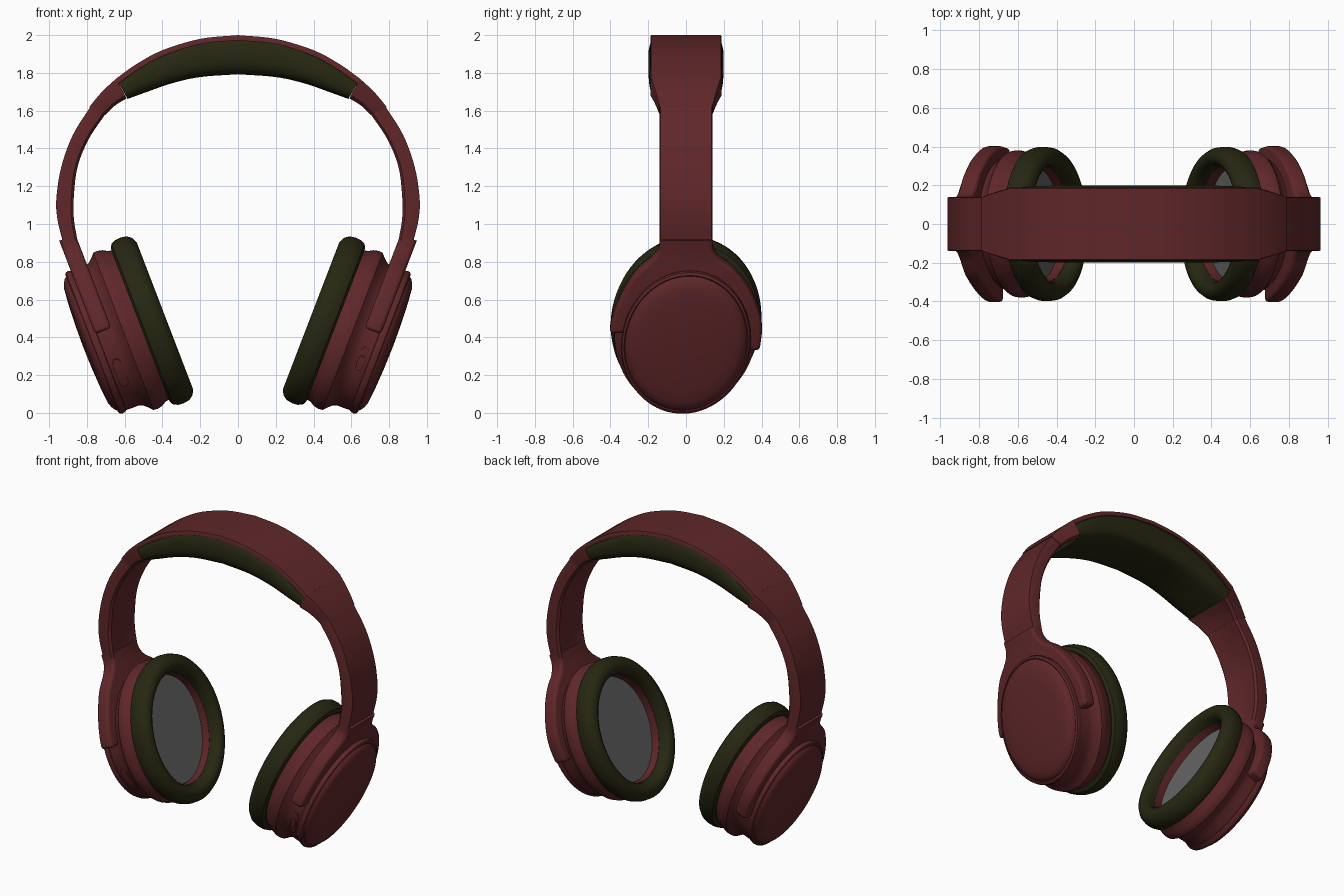
import bpy, bmesh, math
from mathutils import Matrix, Vector

if "Cube" in bpy.data.objects:
    bpy.data.objects.remove(bpy.data.objects["Cube"])


def material(name, rgb):
    m = bpy.data.materials.new(name)
    m.use_nodes = True
    m.diffuse_color = (*rgb, 1)
    m.node_tree.nodes["Principled BSDF"].inputs["Base Color"].default_value = (*rgb, 1)
    return m


RED = material("dark red", (0.115, 0.02, 0.022))
OLIVE = material("dark olive", (0.02, 0.02, 0.006))
GREY = material("speaker grey", (0.13, 0.13, 0.13))

# Cup frame: local x = depth (model y), local y = up the cup, local z = outward
TILT, LEAN, ASPECT = math.radians(21), math.radians(10), 0.84
OUT = Vector((math.cos(TILT), 0, -math.sin(TILT)))
UP = Vector((math.sin(TILT), 0, math.cos(TILT)))
FRAME = Matrix((Vector((0, 1, 0)), UP, OUT)).transposed().to_4x4()
CENTRE = 0.62


def finish(name, bm, mat, mirror=True, angle=35):
    bmesh.ops.recalc_face_normals(bm, faces=bm.faces)
    mesh = bpy.data.meshes.new(name)
    bm.to_mesh(mesh)
    bm.free()
    mesh.materials.append(mat)
    ob = bpy.data.objects.new(name, mesh)
    bpy.context.collection.objects.link(ob)
    if mirror:
        ob.modifiers.new("Mirror", "MIRROR")
    bpy.ops.object.select_all(action="DESELECT")
    ob.select_set(True)
    bpy.context.view_layer.objects.active = ob
    bpy.ops.object.shade_smooth_by_angle(angle=math.radians(angle))
    return ob


def spline(points, steps=5):
    """Catmull-Rom curve through tuples of any length."""
    pts = [Vector(p) for p in points]
    pts = [2 * pts[0] - pts[1]] + pts + [2 * pts[-1] - pts[-2]]
    out = []
    for a, b, c, d in zip(pts, pts[1:], pts[2:], pts[3:]):
        for i in range(steps):
            t = i / steps
            out.append(0.5 * (2 * b + (c - a) * t + (2 * a - 5 * b + 4 * c - d) * t**2
                              + (3 * b - a - 3 * c + d) * t**3))
    return out + [pts[-2]]


def loft(bm, rings, closed=False):
    """Bridge successive vertex rings."""
    pairs = list(zip(rings, rings[1:])) + ([(rings[-1], rings[0])] if closed else [])
    for a, b in pairs:
        for i in range(len(a)):
            j = (i + 1) % len(a)
            bm.faces.new((a[i], a[j], b[j], b[i]))


def band(name, outer, inner, widths, section, mat, open_start=False):
    """Sweep a section (depth share, width share) between two edge curves."""
    bm = bmesh.new()
    rows = spline([(*o, *i, w) for o, i, w in zip(outer, inner, widths)])
    rings = []
    for xo, zo, xi, zi, w in rows:
        rings.append([bm.verts.new((xo + (xi - xo) * t, s * w, zo + (zi - zo) * t))
                      for t, s in section])
    loft(bm, rings)
    bm.faces.new(rings[-1])
    if not open_start:
        bm.faces.new(rings[0])
    return finish(name, bm, mat)


def cup_point(n, r, angle):
    y, u = ASPECT * r * math.sin(angle), r * math.cos(angle)
    return FRAME @ Vector((y * math.cos(LEAN) + u * math.sin(LEAN),
                           u * math.cos(LEAN) - y * math.sin(LEAN) + CENTRE, n))


def cup_ring(name, profile, mat, closed=False, steps=72):
    """Turn a profile of (outward, radius) about the oval cup axis."""
    bm = bmesh.new()
    rings = [[bm.verts.new(cup_point(n, r, math.tau * i / steps)) for i in range(steps)]
             for n, r in profile]
    loft(bm, rings, closed)
    if not closed:
        bm.faces.new(rings[0])
        bm.faces.new(rings[-1])
    return finish(name, bm, mat)


def pill(name, side, angle, span, n, half, low, high):
    """Rounded button that follows the rim of one cup."""
    bm = bmesh.new()
    rings = []
    for i in range(17):
        s = math.sin((i / 8 - 1) * math.pi / 2) * 0.995
        w = half * math.sqrt(1 - s**4)
        a = math.radians(angle + span * s)
        rings.append([bm.verts.new(cup_point(n + k * w, r, a))
                      for k, r in ((-1, low), (-1, high), (1, high), (1, low))])
    loft(bm, rings)
    bm.faces.new(rings[0])
    bm.faces.new(rings[-1])
    bmesh.ops.scale(bm, vec=(side, 1, 1), verts=bm.verts)
    return finish(name, bm, RED, mirror=False)


# Headband: top strip, soft pad, tapered connectors and lower arms
STRAP = [(0, -0.97), (0, 0.97), (0.12, 1), (0.85, 1), (1, 0.9),
         (0.9, 0.5), (0.87, 0), (0.9, -0.5), (1, -0.9), (0.85, -1), (0.12, -1)]
SLAB = [(0, -0.98), (0, 0.98), (0.3, 1), (1, 1), (1, -1), (0.3, -1)]
PAD = [(0, -0.93), (0, 0.93), (0.1, 0.99), (0.3, 1.03), (0.6, 1.03), (0.8, 0.98),
       (0.93, 0.86), (0.98, 0.65), (1, 0.3), (1, -0.3), (0.98, -0.65), (0.93, -0.86),
       (0.8, -0.98), (0.6, -1.03), (0.3, -1.03), (0.1, -0.99)]
crown = [(0, 2.0), (0.2, 1.98), (0.4, 1.92), (0.54, 1.845), (0.648, 1.768)]
under = [(0, 1.972), (0.195, 1.953), (0.39, 1.893), (0.525, 1.82), (0.632, 1.745)]
belly = [(0, 1.793), (0.2, 1.778), (0.35, 1.745), (0.48, 1.7), (0.585, 1.662)]
band("headband_top", crown, under, [0.188] * 5, SLAB, RED, open_start=True)
band("headband_pad", under, belly, [0.192, 0.192, 0.192, 0.19, 0.18], PAD, OLIVE, open_start=True)
band("headband_connector", [(0.645, 1.77), (0.72, 1.7), (0.787, 1.62)],
     [(0.59, 1.665), (0.65, 1.628), (0.703, 1.578)], [0.188, 0.165, 0.142], STRAP, RED)
band("headband_arm",
     [(0.782, 1.62), (0.875, 1.47), (0.936, 1.3), (0.962, 1.13), (0.955, 1.02), (0.93, 0.915)],
     [(0.702, 1.582), (0.79, 1.45), (0.85, 1.3), (0.87, 1.13), (0.868, 1.02), (0.848, 0.905)],
     [0.14] * 6, STRAP, RED)

# Yoke: flared stem whose two arms hug the cup
bm = bmesh.new()
back_edge = spline([(0.14, 1.19), (0.145, 1.13), (0.18, 1.075), (0.25, 1.02), (0.33, 0.916),
                    (0.385, 0.788), (0.402, 0.68), (0.39, 0.563)], 4)
front_edge = spline([(-0.405, 0.66), (-0.392, 0.734), (-0.35, 0.85), (-0.27, 0.99),
                     (-0.18, 1.077), (-0.145, 1.13), (-0.14, 1.19)], 4)
outline = back_edge + [Vector((0.2, 0.563)), Vector((-0.2, 0.66))] + front_edge
base = bm.faces.new([bm.verts.new((y, u, 0.465)) for y, u in outline])
top = bmesh.ops.extrude_face_region(bm, geom=[base])["geom"]
bmesh.ops.translate(bm, vec=(0, 0, 0.092), verts=[v for v in top if isinstance(v, bmesh.types.BMVert)])
bmesh.ops.recalc_face_normals(bm, faces=bm.faces)
rim = [e for e in bm.edges if e.calc_face_angle(0) > 0.6
       and min(v.co.y for v in e.verts) < 1.18]
bmesh.ops.bevel(bm, geom=rim, offset=0.02, segments=3, profile=0.5, affect="EDGES")
bm.transform(FRAME)
finish("yoke", bm, RED)

# Ear cups: housing, outer cap, cushion and speaker disc
cup_ring("cup_housing", [(0.312, 0.2), (0.312, 0.35), (0.25, 0.352), (0.25, 0.37), (0.31, 0.425),
                         (0.335, 0.428), (0.36, 0.443), (0.39, 0.45), (0.412, 0.447),
                         (0.432, 0.425), (0.455, 0.405), (0.48, 0.397), (0.52, 0.397),
                         (0.55, 0.395), (0.56, 0.38)], RED)
cup_ring("cup_cap", [(0.54, 0.385), (0.55, 0.4), (0.572, 0.406), (0.585, 0.402), (0.592, 0.388),
                     (0.588, 0.382), (0.6, 0.376), (0.615, 0.352), (0.624, 0.325),
                     (0.632, 0.24), (0.638, 0.12), (0.64, 0.02)], RED)
cup_ring("ear_cushion", [(0.316, 0.435), (0.305, 0.458), (0.28, 0.469), (0.25, 0.472),
                         (0.215, 0.466), (0.19, 0.447), (0.177, 0.418), (0.178, 0.395),
                         (0.19, 0.372), (0.212, 0.358), (0.25, 0.354), (0.27, 0.375),
                         (0.31, 0.4)], OLIVE, closed=True)
cup_ring("speaker_disc", [(0.308, 0.348), (0.3, 0.346)], GREY)

# Controls on the front rims
pill("power_button", -1, 231, 13, 0.505, 0.026, 0.38, 0.405)
pill("volume_plate", 1, 240, 14, 0.51, 0.026, 0.38, 0.403)
pill("volume_switch", 1, 241, 6, 0.51, 0.019, 0.38, 0.412)
